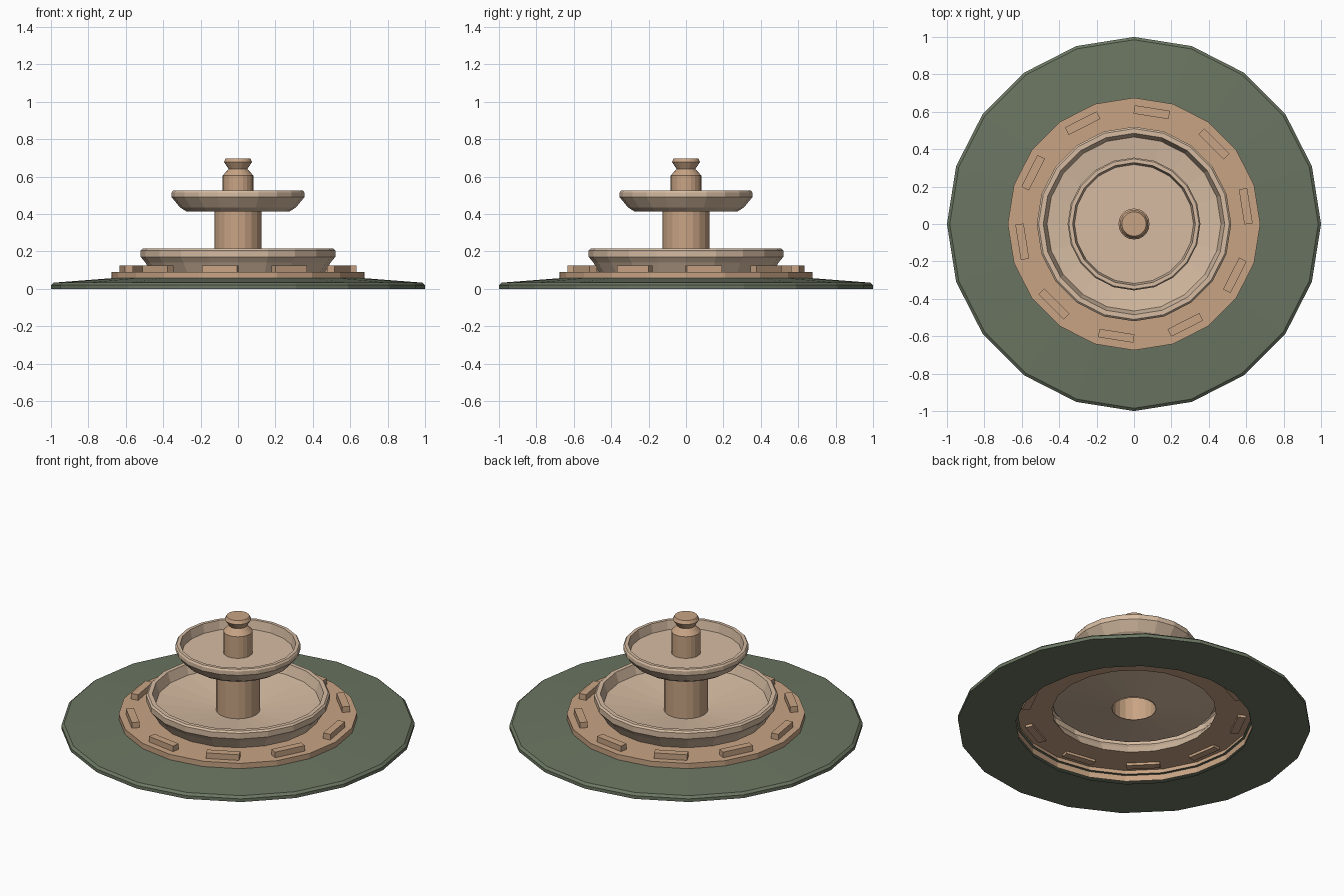
import bpy, bmesh, math
from mathutils import Matrix

if "Cube" in bpy.data.objects:
    bpy.data.objects.remove(bpy.data.objects["Cube"])

SIDES = 20


def material(name, rgb):
    m = bpy.data.materials.new(name)
    m.diffuse_color = (*rgb, 1)
    m.use_nodes = True
    m.node_tree.nodes["Principled BSDF"].inputs["Base Color"].default_value = m.diffuse_color
    return m


GREEN = material("moss_green", (0.147, 0.181, 0.122))
TAN = material("tan_stone", (0.578, 0.371, 0.231))
PALE = material("pale_stone", (0.67, 0.50, 0.36))


def finish(name, bm, mat):
    me = bpy.data.meshes.new(name)
    bm.to_mesh(me)
    bm.free()
    me.materials.append(mat)
    ob = bpy.data.objects.new(name, me)
    bpy.context.collection.objects.link(ob)
    return ob


def lathe(name, profile, mat, cap_top=False):
    """Revolve (radius, z) points around z; outside is left of travel."""
    bm = bmesh.new()
    rings = []
    for r, z in profile:
        rings.append([bm.verts.new((r * math.cos(k * math.tau / SIDES),
                                    r * math.sin(k * math.tau / SIDES), z))
                      for k in range(SIDES)])
    for a, b in zip(rings, rings[1:]):
        for k in range(SIDES):
            n = (k + 1) % SIDES
            bm.faces.new((a[k], a[n], b[n], b[k]))
    if cap_top:
        bm.faces.new(rings[-1])
    return finish(name, bm, mat)


# Grass disc with a hollow middle
lathe("grass_disc", [(0.67, 0), (1, 0), (1, 0.02), (0.985, 0.033), (0.66, 0.058)], GREEN)

# Paved ring, open below
lathe("paved_ring", [(0.675, 0.02), (0.675, 0.09), (0.465, 0.09)], TAN)

# Lower basin with a shallow conical floor
lathe("lower_basin", [(0.465, 0.09), (0.495, 0.14), (0.52, 0.17), (0.52, 0.205),
                      (0.51, 0.215), (0.485, 0.215), (0.465, 0.155), (0.125, 0.112)], PALE)

# Main column
lathe("main_column", [(0.125, 0.105), (0.125, 0.42)], TAN)

# Upper bowl
lathe("upper_bowl", [(0.02, 0.413), (0.275, 0.413), (0.31, 0.435), (0.355, 0.49),
                     (0.355, 0.515), (0.348, 0.525), (0.328, 0.525), (0.318, 0.47),
                     (0.08, 0.47)], PALE)

# Spout with waisted finial
lathe("spout", [(0.083, 0.46), (0.083, 0.605), (0.05, 0.64), (0.075, 0.678),
                (0.065, 0.698)], TAN, cap_top=True)

# Ring of ten benches
for i in range(10):
    bm = bmesh.new()
    ang = math.radians(9 + 36 * i)
    mtx = (Matrix.Rotation(ang, 4, 'Z') @ Matrix.Translation((0.605, 0, 0.1))
           @ Matrix.Diagonal((0.045, 0.19, 0.05, 1)))
    bmesh.ops.create_cube(bm, size=1, matrix=mtx)
    finish(f"bench_{i + 1}", bm, TAN)
